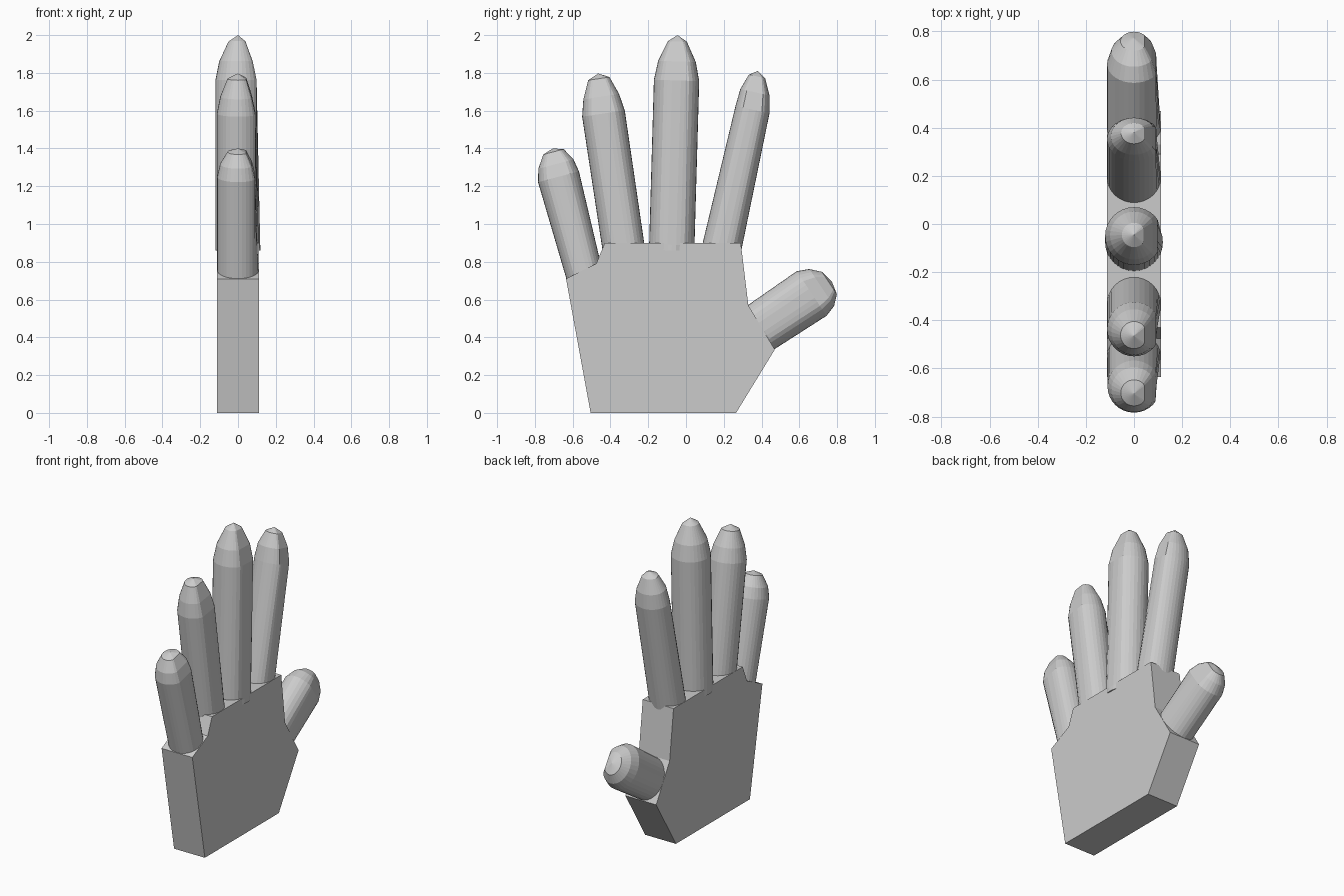
import bpy, bmesh, math
from mathutils import Vector

if "Cube" in bpy.data.objects:
    bpy.data.objects.remove(bpy.data.objects["Cube"])

grey = bpy.data.materials.new("plain grey")
grey.diffuse_color = (0.6, 0.6, 0.6, 1)
grey.use_nodes = True
grey.node_tree.nodes["Principled BSDF"].inputs["Base Color"].default_value = grey.diffuse_color


def finish(bm, name):
    bmesh.ops.recalc_face_normals(bm, faces=bm.faces[:])
    me = bpy.data.meshes.new(name)
    bm.to_mesh(me)
    bm.free()
    me.materials.append(grey)
    ob = bpy.data.objects.new(name, me)
    bpy.context.collection.objects.link(ob)


# Palm: a flat outline (y, z) extruded through the hand's thickness
outline = [(-.505, 0), (.265, 0), (.47, .335), (.33, .57), (.29, .9),
           (-.43, .9), (-.475, .79), (-.635, .71)]
bm = bmesh.new()
face = bm.faces.new([bm.verts.new((-.112, y, z)) for y, z in outline])
ext = bmesh.ops.extrude_face_region(bm, geom=[face])
bmesh.ops.translate(bm, vec=(.224, 0, 0),
                    verts=[v for v in ext["geom"] if isinstance(v, bmesh.types.BMVert)])
finish(bm, "palm")


def finger(name, base, knuckle, tip, rx, r0, r1, cap, sides=32):
    """Tapered shaft with a ringed cap; the +x pad is pressed flat towards the tip."""
    base, knuckle, tip = (Vector((0, *p)) for p in (base, knuckle, tip))
    axis = (knuckle - base).normalized()
    across = Vector((0, axis.z, -axis.y))
    # rows: centre, x radius, in-plane radius, pad limit
    rows = [(base - axis * .03, rx, r0, 1.0), (base, rx, r0, .98), (knuckle, rx, r1, .82)]
    rows += [(knuckle.lerp(tip, t), rx * k, r1 * k, .78) for t, k in cap]
    bm = bmesh.new()
    rings = []
    for c, ax, ay, pad in rows:
        ring = []
        for i in range(sides):
            a = math.tau * i / sides
            p = c + across * (ay * math.sin(a))
            p.x = min(ax * math.cos(a), ax * pad)
            ring.append(bm.verts.new(p))
        rings.append(ring)
    for lo, hi in zip(rings, rings[1:]):
        for i in range(sides):
            j = (i + 1) % sides
            bm.faces.new((lo[i], lo[j], hi[j], hi[i]))
    bm.faces.new(rings[0])
    top = bm.verts.new(tip)
    for i in range(sides):
        bm.faces.new((rings[-1][i], rings[-1][(i + 1) % sides], top))
    finish(bm, name)


# Cap rings as (fraction from knuckle to tip, radius scale)
long_cap = [(.42, .83), (.86, .42)]
finger("little_finger", (-.54, .74), (-.675, 1.25), (-.705, 1.4), .11, .098, .112,
       [(.45, .86), (.88, .5)])
finger("ring_finger", (-.333, .89), (-.437, 1.585), (-.465, 1.797), .112, .112, .114,
       [(.42, .84), (.87, .5)])
finger("middle_finger", (-.075, .89), (-.05, 1.76), (-.045, 2), .12, .12, .12, long_cap)
finger("index_finger", (.193, .89), (.352, 1.605), (.38, 1.81), .112, .104, .092,
       [(.45, .86), (.86, .48)])
finger("thumb", (.4, .455), (.665, .632), (.772, .695), .112, .136, .142,
       [(.5, .83), (.88, .5)])
